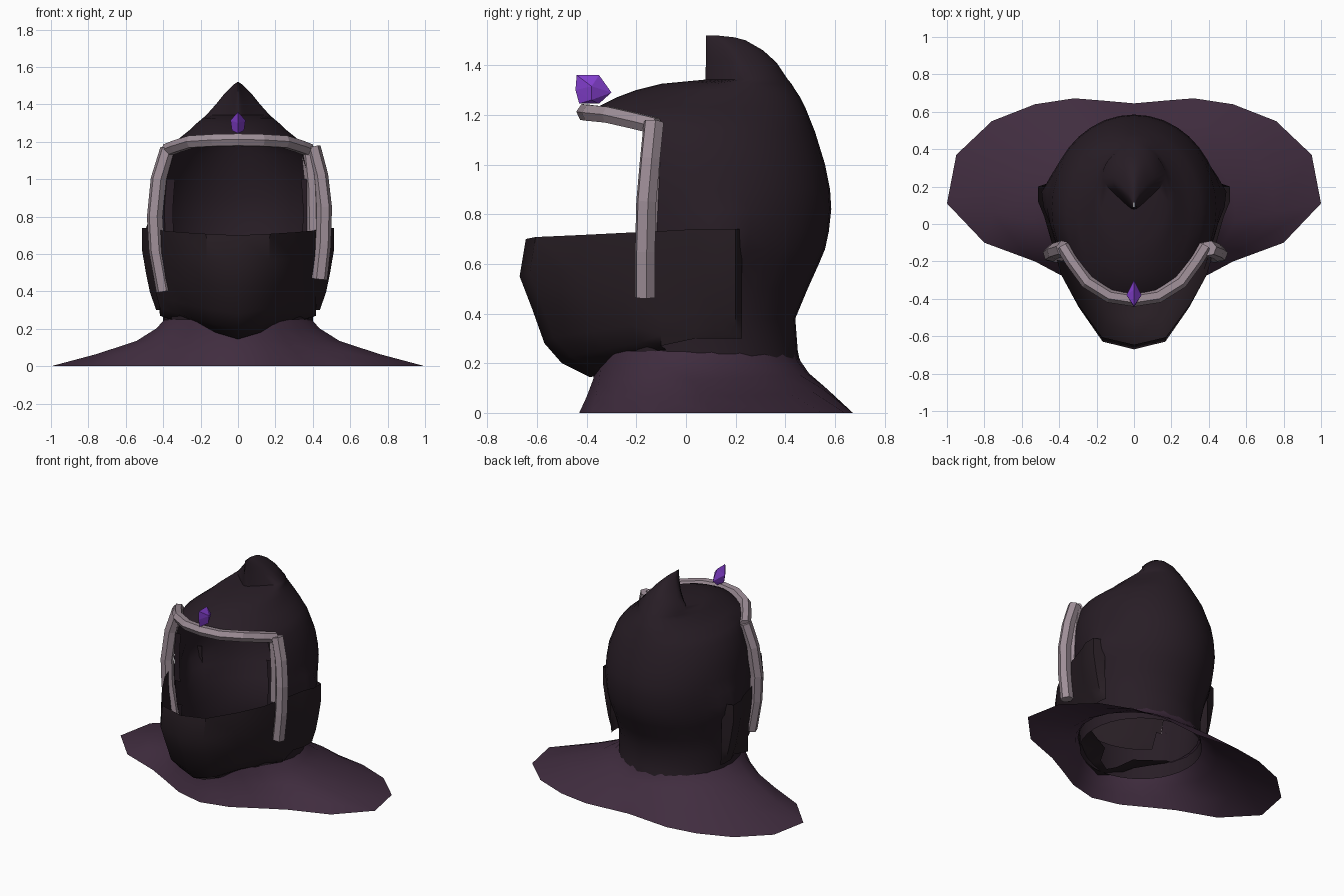
import bpy, bmesh, math

if "Cube" in bpy.data.objects:
    bpy.data.objects.remove(bpy.data.objects["Cube"])


def material(name, rgb):
    m = bpy.data.materials.new(name)
    m.diffuse_color = (*rgb, 1)
    m.use_nodes = True
    m.node_tree.nodes["Principled BSDF"].inputs["Base Color"].default_value = m.diffuse_color
    return m


HOOD = material("dark cloth", (0.021, 0.0125, 0.019))
CAPE = material("plum cloth", (0.052, 0.026, 0.050))
MASK = material("black cloth", (0.020, 0.0125, 0.017))
METAL = material("pale metal", (0.34, 0.27, 0.31))
GEM = material("violet gem", (0.23, 0.05, 0.62))


def finish(bm, name, mat, angle=None):
    me = bpy.data.meshes.new(name)
    bm.to_mesh(me)
    bm.free()
    me.materials.append(mat)
    ob = bpy.data.objects.new(name, me)
    bpy.context.collection.objects.link(ob)
    if angle:
        bpy.ops.object.select_all(action='DESELECT')
        ob.select_set(True)
        bpy.context.view_layer.objects.active = ob
        bpy.ops.object.shade_smooth_by_angle(angle=math.radians(angle))
    return ob


def loft(name, rings, mat, closed=True, keep=lambda pts: True, angle=40):
    """Skin a stack of equal-length rings, skipping faces that keep() rejects."""
    bm = bmesh.new()
    rows = [[bm.verts.new(p) for p in r] for r in rings]
    n = len(rows[0])
    for a, b in zip(rows, rows[1:]):
        for i in range(n if closed else n - 1):
            j = (i + 1) % n
            quad = (a[i], a[j], b[j], b[i])
            if keep([v.co for v in quad]):
                bm.faces.new(quad)
    bmesh.ops.delete(bm, geom=[v for v in bm.verts if not v.link_faces], context='VERTS')
    bmesh.ops.remove_doubles(bm, verts=bm.verts, dist=0.0005)
    bmesh.ops.recalc_face_normals(bm, faces=bm.faces)
    return finish(bm, name, mat, angle)


def ellipse(z, rx, back, front, n=36):
    cy, ry = (back + front) / 2, (back - front) / 2
    return [(rx * math.sin(2 * math.pi * i / n), cy + ry * math.cos(2 * math.pi * i / n), z)
            for i in range(n)]


# Hood: stacked ellipses (z, half width, back, front) with an open face and a peak
EDGE = -0.16
levels = [(0.15, 0.40, 0.47, -0.33), (0.25, 0.40, 0.45, -0.33), (0.38, 0.41, 0.44, -0.33),
          (0.50, 0.425, 0.49, -0.40), (0.60, 0.44, 0.535, -0.40), (0.66, 0.445, 0.56, -0.40),
          (0.73, 0.45, 0.575, -0.40), (0.82, 0.455, 0.585, -0.40), (0.90, 0.45, 0.58, -0.40),
          (1.00, 0.44, 0.56, -0.40), (1.13, 0.395, 0.52, -0.40), (1.18, 0.36, 0.50, -0.41),
          (1.23, 0.30, 0.48, -0.36), (1.27, 0.25, 0.46, -0.28), (1.30, 0.22, 0.44, -0.20),
          (1.325, 0.19, 0.425, -0.10), (1.342, 0.17, 0.41, 0.078), (1.41, 0.11, 0.365, 0.08),
          (1.46, 0.07, 0.31, 0.08), (1.50, 0.03, 0.24, 0.08), (1.512, 0.015, 0.195, 0.08),
          (1.52, 0.002, 0.12, 0.08)]


def shape(x, y, z, back, front):
    if 0.45 < z < 1.15:                       # face opening edge
        y = max(y, EDGE)
    x *= 1 + 0.125 * math.exp(-((y - 0.16) / 0.11) ** 2 - ((z - 0.70) / 0.11) ** 2)  # ear bump
    if z > 1.34:                              # keel at the front of the peak
        x *= min(1, 0.35 + 1.4 * (y - front) / (back - front))
    return x, y, z


rings = [[shape(*p, lv[2], lv[3]) for p in ellipse(*lv)] for lv in levels]


def not_face(pts):
    front = sum(p.y < EDGE + 0.001 for p in pts)
    return not (front == 4 and max(p.z for p in pts) > 0.45 and min(p.z for p in pts) < 1.15)


loft("hood", rings, HOOD, keep=not_face)

# Mask: half plan outline from front tip to ear, scaled level by level
plan = [(0, -0.65), (0.17, -0.61), (0.30, -0.43), (0.39, -0.27), (0.44, -0.10),
        (0.48, 0.04), (0.513, 0.12), (0.513, 0.20), (0.44, 0.225)]
mask_levels = [(0.70, 0.74, 1.0, -0.645), (0.55, 0.62, 0.985, -0.67), (0.42, 0.50, 0.95, -0.62),
               (0.28, 0.40, 0.90, -0.57), (0.20, 0.34, 0.80, -0.50), (0.145, 0.31, 0.66, -0.39),
               (0.15, 0.30, 0.40, -0.28)]
rings = []
for k, (zf, zb, sx, front) in enumerate(mask_levels):
    half = []
    for i, (x, y) in enumerate(plan):
        u = min(1, i / 5)
        side = (1, 1, 0.96, 0.92, 0.88, 0.86, 0.85)[k]
        s = side if i > 4 else max(sx, 0.95) if i == 4 else max(sx, 0.85) if i == 3 else sx
        if i == 8:
            s = 1 - 0.005 * k
        py = 0.22 + (y - 0.22) * (0.22 - front) / 0.87 if i < 4 else y
        half.append((x * s, py, zf + (zb - zf) * u))
    rings.append([(-x, y, z) for x, y, z in half[:0:-1]] + half)
loft("face_mask", rings, MASK, closed=False)

# Shoulder cape: hem outline shrinking to the neck
hem = [(0, 0.645), (0.17, 0.66), (0.32, 0.672), (0.53, 0.64), (0.76, 0.55), (0.95, 0.37),
       (1.0, 0.11), (0.80, -0.10), (0.53, -0.20), (0.38, -0.28), (0.20, -0.38), (0, -0.43)]
rings = []
for t, z in [(0, 0), (0.4, 0.065), (0.75, 0.135), (0.92, 0.2), (1, 0.25)]:
    half = []
    for i, (x, y) in enumerate(hem):
        a = math.pi * i / (len(hem) - 1)
        nx, ny = 0.395 * math.sin(a), 0.045 + 0.40 * math.cos(a)
        zz = z + 0.035 * math.sin(math.pi * t) * max(0, math.cos(a))
        half.append((x + (nx - x) * t, y + (ny - y) * t, zz))
    rings.append(half + [(-x, y, z) for x, y, z in half[-2:0:-1]])
loft("shoulder_cape", rings, CAPE)


# Metal face frame: brow bar and cheek bars swept along paths
def bar(name, pts, radius):
    cu = bpy.data.curves.new(name, 'CURVE')
    cu.dimensions = '3D'
    cu.bevel_depth = radius
    cu.bevel_resolution = 1
    cu.use_fill_caps = True
    sp = cu.splines.new('POLY')
    sp.points.add(len(pts) - 1)
    for p, co in zip(sp.points, pts):
        p.co = (*co, 1)
    sp.use_smooth = False
    cu.materials.append(METAL)
    ob = bpy.data.objects.new(name, cu)
    bpy.context.collection.objects.link(ob)


brow = [(0.38, -0.12, 1.155), (0.33, -0.20, 1.175), (0.25, -0.31, 1.20), (0.13, -0.385, 1.207),
        (0, -0.405, 1.21)]
bar("brow_bar", brow + [(-x, y, z) for x, y, z in brow[-2::-1]], 0.037)
bar("right_cheek_bar", [(0.40, -0.13, 1.17), (0.44, -0.145, 1.02), (0.46, -0.16, 0.85),
                        (0.455, -0.165, 0.65), (0.435, -0.165, 0.465)], 0.043)
bar("right_inner_bar", [(0.375, -0.13, 1.15), (0.395, -0.14, 0.95), (0.40, -0.15, 0.72)], 0.036)
bar("left_cheek_bar", [(-0.375, -0.13, 1.16), (-0.425, -0.145, 1.0), (-0.445, -0.16, 0.8),
                       (-0.435, -0.165, 0.62), (-0.395, -0.165, 0.40)], 0.043)

# Brow gem: hull of a side profile and a widened middle
bm = bmesh.new()
for y, z in [(-0.44, 1.36), (-0.35, 1.36), (-0.30, 1.29), (-0.35, 1.245), (-0.43, 1.245),
             (-0.445, 1.30)]:
    bm.verts.new((0, y, z))
for x in (-0.04, 0.04):
    bm.verts.new((x, -0.38, 1.315))
    bm.verts.new((x * 0.8, -0.38, 1.26))
bmesh.ops.convex_hull(bm, input=bm.verts)
bmesh.ops.recalc_face_normals(bm, faces=bm.faces)
finish(bm, "brow_gem", GEM)
